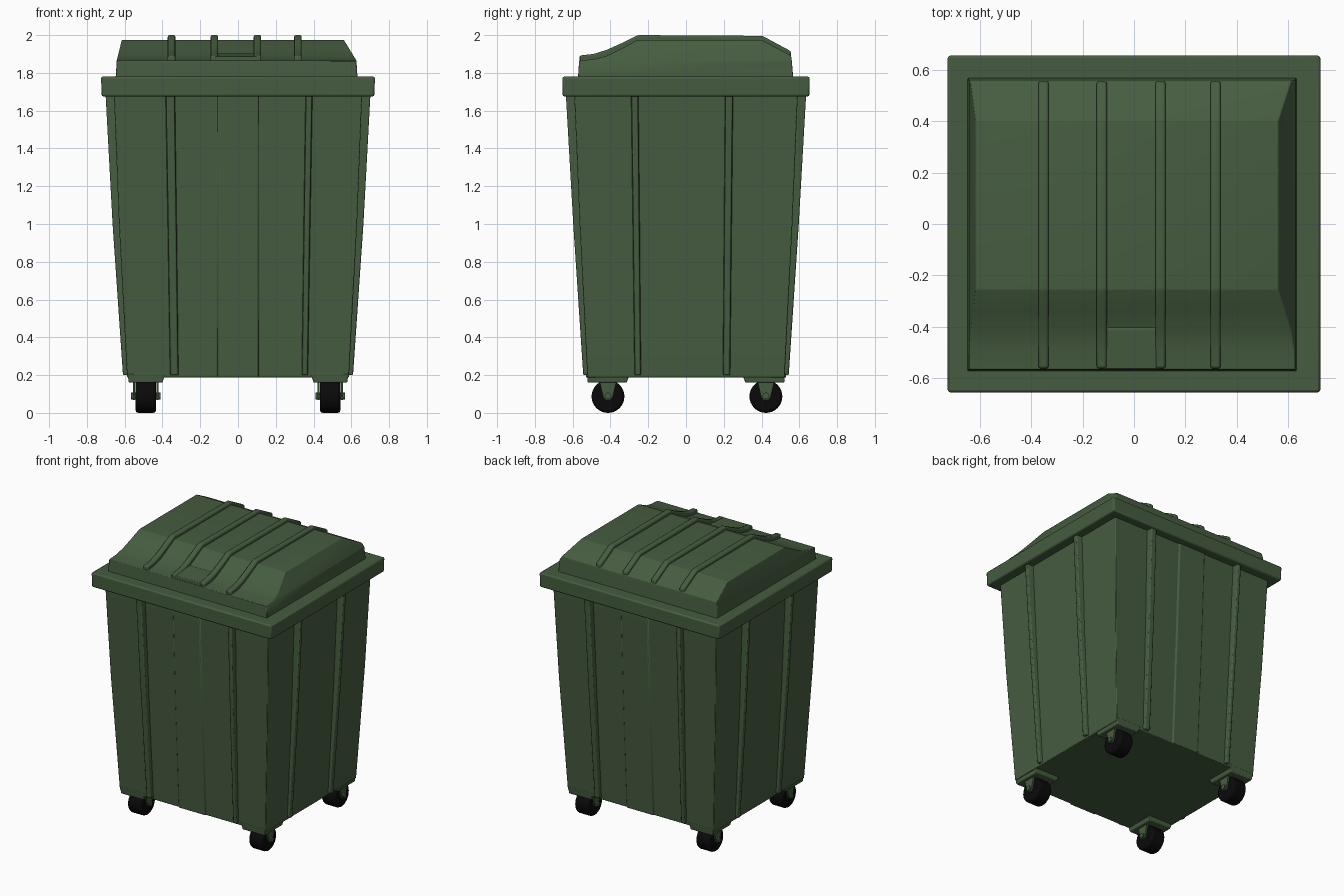
import bpy, bmesh, math
from mathutils import Matrix

if "Cube" in bpy.data.objects:
    bpy.data.objects.remove(bpy.data.objects["Cube"])


def material(name, rgb):
    m = bpy.data.materials.new(name)
    m.diffuse_color = (*rgb, 1)
    m.use_nodes = True
    m.node_tree.nodes["Principled BSDF"].inputs["Base Color"].default_value = m.diffuse_color
    return m


GREEN = material("bin green", (0.062, 0.108, 0.052))
BLACK = material("tyre black", (0.003, 0.003, 0.003))


def finish(name, bm, mat, bevel=0.0, segments=2):
    bmesh.ops.recalc_face_normals(bm, faces=bm.faces)
    me = bpy.data.meshes.new(name)
    bm.to_mesh(me)
    bm.free()
    me.materials.append(mat)
    ob = bpy.data.objects.new(name, me)
    bpy.context.collection.objects.link(ob)
    if bevel:
        b = ob.modifiers.new("bevel", 'BEVEL')
        b.width, b.segments, b.limit_method = bevel, segments, 'ANGLE'
        b.angle_limit = math.radians(25)
    return ob


def loft(name, rings, mat, bevel=0.0):
    """Skin closed rings of equal length and cap both ends."""
    bm = bmesh.new()
    rows = [[bm.verts.new(p) for p in r] for r in rings]
    n = len(rows[0])
    for a, b in zip(rows, rows[1:]):
        for i in range(n):
            j = (i + 1) % n
            bm.faces.new((a[i], a[j], b[j], b[i]))
    bm.faces.new(rows[0])
    bm.faces.new(rows[-1])
    return finish(name, bm, mat, bevel)


def rect(x0, x1, y0, y1, z):
    return [(x0, y0, z), (x1, y0, z), (x1, y1, z), (x0, y1, z)]


def extrude_x(name, prof, x0, x1, mat, bevel=0.0):
    """Extrude a (y, z) profile along x."""
    return loft(name, [[(x, y, z) for y, z in prof] for x in (x0, x1)], mat, bevel)


def cylinder_x(name, r, length, loc, mat, sides=32, bevel=0.0):
    bm = bmesh.new()
    bmesh.ops.create_cone(bm, cap_ends=True, segments=sides, radius1=r, radius2=r, depth=length,
                          matrix=Matrix.Translation(loc) @ Matrix.Rotation(math.pi / 2, 4, 'Y'))
    return finish(name, bm, mat, bevel)


# Tapered body with a slightly raised middle strip on front and back
LEVELS = [(.187, .587, .522, .022, .94), (1.0, .630, .563, .034, .97), (1.72, .658, .593, .045, 1)]


def body_ring(z, cx, cy, r, s):
    half = [(-cx, -cy), (-.109, -cy), (-.105, -cy - .008), (.105, -cy - .008), (.109, -cy), (cx, -cy)]
    return [(k * x, k * y, z) for k in (1, -1) for x, y in half]


loft("bin_body", [body_ring(*l) for l in LEVELS], GREEN, .004)

# Vertical stiffening ribs, turned 180 degrees for the back and left
for k, ends in ((1, ("front", "right")), (-1, ("back", "left"))):
    for i, (a, b) in enumerate(((-.386, -.332), (.356, .397))):
        loft(f"{ends[0]}_rib_{i + 1}",
             [[(k * x, k * y, max(z, .2)) for x, y in
               ((a * s, -cy + .02), (a * s + .006, -cy - r), (b * s - .006, -cy - r), (b * s, -cy + .02))]
              for z, cx, cy, r, s in LEVELS], GREEN, .006)
    for i, (a, b) in enumerate(((-.293, -.25), (.205, .252))):
        loft(f"{ends[1]}_rib_{i + 1}",
             [[(k * x, k * y, max(z, .2)) for x, y in
               ((cx - .02, a * s), (cx + r, a * s + .006), (cx + r, b * s - .006), (cx - .02, b * s))]
              for z, cx, cy, r, s in LEVELS], GREEN, .006)

# Rim around the top
loft("rim", [rect(-.722, .722, -.653, .653, 1.675),
             rect(-.725, .725, -.655, .655, 1.78)], GREEN, .01)

# Lid: hipped roof with a concave front slope
def lid_x(z):
    t = max(0, (z - 1.865) / .11)
    base = .006 if z < 1.8 else 0
    return -.642 + .027 * t - base, .627 - .067 * t + base


lid_prof = [(-.572, 1.77), (-.566, 1.865), (-.49, 1.872), (-.42, 1.89), (-.34, 1.93), (-.255, 1.975),
            (.40, 1.975), (.556, 1.892), (.56, 1.865), (.568, 1.77)]
bm = bmesh.new()
sides = [[bm.verts.new((lid_x(z)[k], y, z)) for y, z in lid_prof] for k in (0, 1)]
for i in range(len(lid_prof)):
    j = (i + 1) % len(lid_prof)
    bm.faces.new((sides[0][i], sides[0][j], sides[1][j], sides[1][i]))
for s in sides:
    bm.faces.new((s[0], s[1], s[-2], s[-1]))
    bm.faces.new(s[1:-1])
finish("lid", bm, GREEN, .006)

# Four ribs running over the lid
rib_top = [(-.562, 1.892), (-.49, 1.90), (-.42, 1.922), (-.34, 1.958), (-.255, 2.0), (.405, 1.996), (.555, 1.915)]
rib_low = [(y, z - .05) for y, z in reversed(rib_top)]
for n, x in enumerate((-.352, -.125, .103, .317)):
    extrude_x(f"lid_rib_{n + 1}", rib_top + rib_low, x - .02, x + .02, GREEN, .009)

# Flat grip pad at the front edge of the lid
extrude_x("lid_grip", [(-.564, 1.85), (-.564, 1.888), (-.41, 1.903), (-.36, 1.88)], -.12, .10, GREEN, .004)

# Corner feet and casters
for sx, side in ((-1, "left"), (1, "right")):
    for sy, end in ((-1, "front"), (1, "back")):
        tag = f"{end}_{side}"
        x, y = sx * .488, sy * .418 + .005

        def span(a, b, s):
            return sorted((s * a, s * b))

        loft("foot_" + tag, [rect(*span(.40, .578, sx), *span(.315, .52, sy), .16),
                             rect(*span(.385, .585, sx), *span(.295, .525, sy), .21)], GREEN, .005)
        cylinder_x("wheel_" + tag, .087, .108, (x, y, .087), BLACK, 32, .014)
        cylinder_x("axle_" + tag, .018, .156, (x, y, .09), GREEN, 12)
        for k in (-1, 1):
            fx = x + k * .062
            extrude_x(f"fork_{tag}_{'inner' if k * sx < 0 else 'outer'}",
                      [(y - .045, .17), (y - .025, .085), (y - .012, .068), (y + .012, .068),
                       (y + .025, .085), (y + .045, .17)], fx - .006, fx + .006, GREEN)

# Smooth shading with sharp edges kept
for ob in bpy.context.collection.objects:
    ob.select_set(True)
    bpy.context.view_layer.objects.active = ob
bpy.ops.object.shade_smooth_by_angle(angle=math.radians(30))
